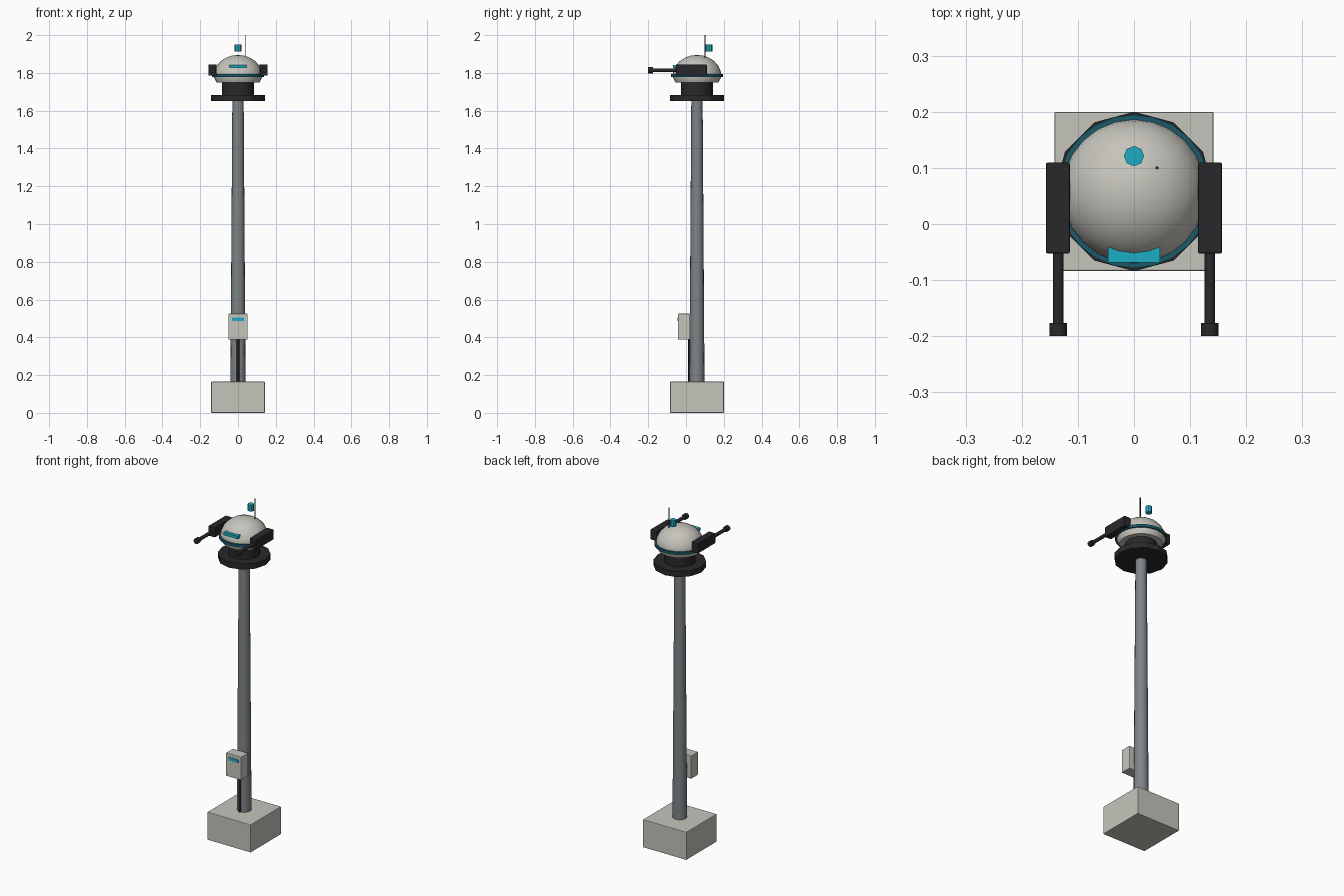
import bpy, bmesh, math
from mathutils import Matrix

if "Cube" in bpy.data.objects:
    bpy.data.objects.remove(bpy.data.objects["Cube"])

AXIS_Y = 0.058  # centre line of the mast


def material(name, rgb):
    m = bpy.data.materials.new(name)
    m.use_nodes = True
    m.diffuse_color = (*rgb, 1)
    m.node_tree.nodes["Principled BSDF"].inputs["Base Color"].default_value = (*rgb, 1)
    return m


PALE = material("pale_grey", (0.56, 0.55, 0.50))
STEEL = material("steel_grey", (0.21, 0.23, 0.24))
DARK = material("charcoal", (0.022, 0.022, 0.024))
TEAL = material("bright_teal", (0.013, 0.42, 0.56))
DEEP = material("deep_teal", (0.01, 0.10, 0.14))


def finish(bm, name, mat, smooth=None):
    bmesh.ops.recalc_face_normals(bm, faces=bm.faces)
    mesh = bpy.data.meshes.new(name)
    bm.to_mesh(mesh)
    bm.free()
    mesh.materials.append(mat)
    ob = bpy.data.objects.new(name, mesh)
    bpy.context.collection.objects.link(ob)
    if smooth:
        bpy.ops.object.select_all(action="DESELECT")
        ob.select_set(True)
        bpy.context.view_layer.objects.active = ob
        bpy.ops.object.shade_smooth_by_angle(angle=math.radians(smooth))
    return ob


def box(name, mat, x, y, z, bevel=0.0):
    """Box from (min, max) ranges on each axis."""
    bm = bmesh.new()
    bmesh.ops.create_cube(bm, size=1)
    for v in bm.verts:
        v.co = [(a + b) / 2 + c * (b - a) for c, (a, b) in zip(v.co, (x, y, z))]
    if bevel:
        bmesh.ops.bevel(bm, geom=bm.edges[:], offset=bevel, segments=2,
                        profile=0.5, affect="EDGES")
    return finish(bm, name, mat)


def lathe(name, mat, profile, x=0, y=AXIS_Y, sides=12, smooth=None, rot=None, z=0):
    """Closed solid of revolution from (radius, height) points."""
    bm = bmesh.new()
    rings = []
    for r, h in profile:
        if r == 0:
            rings.append([bm.verts.new((0, 0, h))] * sides)
        else:
            rings.append([bm.verts.new((r * math.sin(math.tau * i / sides),
                                        r * math.cos(math.tau * i / sides), h))
                          for i in range(sides)])
    for low, high in zip(rings, rings[1:]):
        for i in range(sides):
            j = (i + 1) % sides
            corners = dict.fromkeys((low[i], low[j], high[j], high[i]))
            bm.faces.new(list(corners))
    for ring, (r, h) in ((rings[0], profile[0]), (rings[-1], profile[-1])):
        if r:
            bm.faces.new(ring)
    if rot:
        bm.transform(rot)
    bm.transform(Matrix.Translation((x, y, z)))
    return finish(bm, name, mat, smooth)


# Footing and mast
box("footing", PALE, (-0.142, 0.142), (-0.084, 0.2), (0, 0.165), 0.003)
lathe("mast", STEEL, [(0.04, 0.16), (0.03, 1.655)], sides=16, smooth=40)

# Control cabinet with its status strip and cable conduit
box("control_cabinet", PALE, (-0.05, 0.05), (-0.042, 0.022), (0.388, 0.525), 0.003)
box("cabinet_strip", TEAL, (-0.032, 0.032), (-0.045, -0.04), (0.486, 0.504))
lathe("cable_conduit", DARK, [(0.007, 0.16), (0.007, 0.4)], y=0.018, sides=8, smooth=50)

# Platform, neck and turret head
lathe("platform", DARK, [(0.142, 1.65), (0.142, 1.683)])
lathe("neck", DARK, [(0.085, 1.68), (0.085, 1.755)], sides=16, smooth=40)
dome = [(0.114, 1.75)]
dome += [(0.13 * math.cos(a), 1.782 + 0.113 * math.sin(a))
         for a in (math.radians(d) for d in range(0, 90, 15))]
lathe("head_dome", PALE, dome + [(0, 1.895)], sides=24, smooth=50)
lathe("head_band", DEEP, [(0.137, 1.779), (0.137, 1.795)], sides=24, smooth=40)

# Sensor strip on the head
box("sensor_strip", TEAL, (-0.046, 0.046), (-0.069, -0.03), (1.825, 1.842))

# Beacon and aerial
lathe("beacon", TEAL, [(0.018, 1.912), (0.018, 1.95)], y=0.121, sides=8)
lathe("aerial", DARK, [(0.003, 1.86), (0.003, 2.0)], x=0.041, y=0.1, sides=6)

# Twin guns
FORWARD = Matrix.Rotation(math.pi / 2, 4, "X")
for side, s in (("left", 1), ("right", -1)):
    box(side + "_gun_housing", DARK, tuple(sorted((s * 0.114, s * 0.157))),
        (-0.053, 0.11), (1.785, 1.845), 0.004)
    lathe(side + "_gun_barrel", DARK,
          [(0.010, 0.05), (0.010, 0.176), (0.016, 0.176), (0.016, 0.2)],
          x=s * 0.135, y=0, z=1.814, sides=10, smooth=40, rot=FORWARD)
